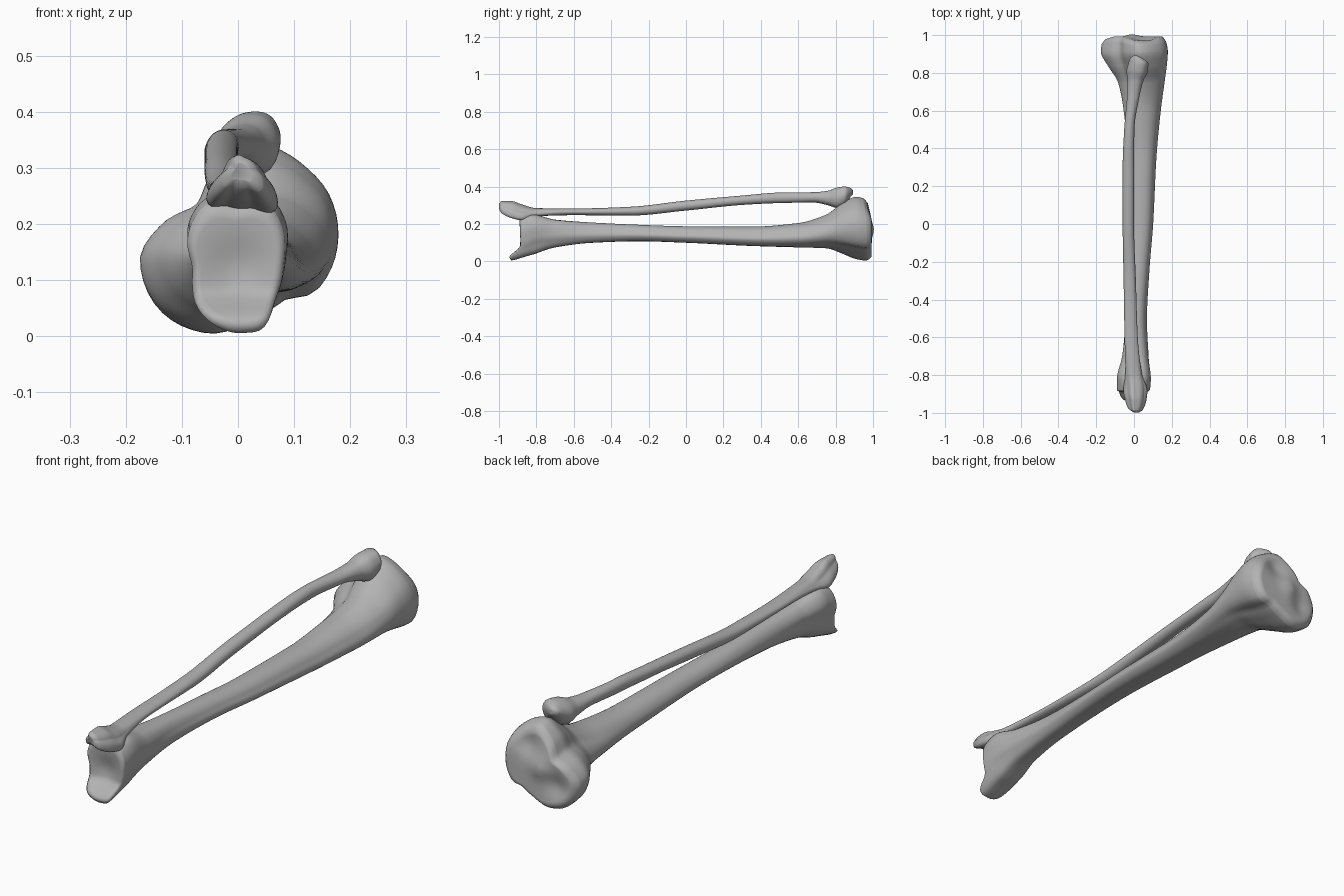
import bpy, bmesh, math

old = bpy.data.objects.get("Cube")
if old:
    bpy.data.objects.remove(old, do_unlink=True)

bone_grey = bpy.data.materials.new("bone grey")
bone_grey.use_nodes = True
colour = (0.45, 0.45, 0.45, 1)
bone_grey.diffuse_color = colour
bone_grey.node_tree.nodes["Principled BSDF"].inputs["Base Color"].default_value = colour

SEGMENTS = 56


def smoothstep(low, high, value):
    t = min(max((value - low) / (high - low), 0), 1)
    return t * t * (3 - 2 * t)


def bump(x, z, centre_x, centre_z, radius):
    return math.exp(-((x - centre_x) ** 2 + (z - centre_z) ** 2) / radius ** 2)


def curve_value(keys, values, position):
    """Smooth cubic through the keyed values, without overshoot."""
    count = len(keys)
    steps = [(values[i + 1] - values[i]) / (keys[i + 1] - keys[i]) for i in range(count - 1)]

    def slope(i):
        if i == 0 or i == count - 1:
            return steps[min(i, count - 2)]
        a, b = steps[i - 1], steps[i]
        return 2 * a * b / (a + b) if a * b > 0 else 0

    i = 0
    while i < count - 2 and position > keys[i + 1]:
        i += 1
    width = keys[i + 1] - keys[i]
    t = (position - keys[i]) / width
    ease = t * t * (3 - 2 * t)
    return (values[i] * (1 - ease) + values[i + 1] * ease
            + width * t * (1 - t) * (slope(i) * (1 - t) - slope(i + 1) * t))


def outline(points):
    """Turn a rough closed outline into evenly spaced smooth points in a unit box."""
    polar = sorted((math.atan2(z, x), math.hypot(x, z)) for x, z in points)
    turn = math.tau
    polar = ([(a - turn, r) for a, r in polar[-3:]] + polar
             + [(a + turn, r) for a, r in polar[:3]])
    angles, radii = zip(*polar)
    ring = []
    for k in range(SEGMENTS):
        angle = -math.pi + turn * k / SEGMENTS
        radius = curve_value(angles, radii, angle)
        ring.append((radius * math.cos(angle), radius * math.sin(angle)))
    return ring


def loft_bone(name, stations, shapes, end_shape, spacing=0.0125):
    """Stations hold y, left, right, bottom, top and the outline blend."""
    columns = list(zip(*stations))
    keys = columns[0]
    rows = set(keys)
    total = round((keys[-1] - keys[0]) / spacing)
    rows |= {keys[0] + (keys[-1] - keys[0]) * k / total for k in range(total)}
    rows = sorted(rows)
    cap = [k / 10 for k in range(1, 10)]
    sections = [(rows[0], s) for s in cap] + [(y, 1) for y in rows]
    sections += [(rows[-1], s) for s in reversed(cap)]

    bm = bmesh.new()
    rings = []
    for y, scale in sections:
        left, right, low, high, blend = (curve_value(keys, c, y) for c in columns[1:])
        first = min(int(blend), len(shapes) - 2)
        mix = blend - first
        ring = []
        for (ax, az), (bx, bz) in zip(shapes[first], shapes[first + 1]):
            u, v = ax + (bx - ax) * mix, az + (bz - az) * mix
            x = (left + right) / 2 + scale * u * (right - left) / 2
            z = (low + high) / 2 + scale * v * (high - low) / 2
            ring.append(bm.verts.new((x, y + end_shape(x, y, z), z)))
        rings.append(ring)
    for a, b in zip(rings, rings[1:]):
        for k in range(SEGMENTS):
            n = (k + 1) % SEGMENTS
            bm.faces.new((a[k], a[n], b[n], b[k]))
    bm.faces.new(rings[0])
    bm.faces.new(rings[-1])
    bmesh.ops.recalc_face_normals(bm, faces=bm.faces)
    mesh = bpy.data.meshes.new(name)
    bm.to_mesh(mesh)
    bm.free()
    mesh.materials.append(bone_grey)
    mesh.shade_smooth()
    bone = bpy.data.objects.new(name, mesh)
    bpy.context.collection.objects.link(bone)
    return bone


# Shin bone: ankle block, three-sided shaft, kidney-shaped knee plateau
ankle = outline([(-.9, .75), (-.7, .97), (0, 1), (.7, .97), (.95, .6), (.95, 0), (.8, -.45),
                 (.5, -.95), (.2, -1), (-.4, -.9), (-.8, -.6), (-.9, 0), (-1, .5)])
shaft = outline([(1, -.4), (.85, .3), (.3, .95), (-.4, .95), (-.9, .4), (-1, -.2),
                 (-.6, -.85), (.1, -1), (.7, -.85)])
plateau = outline([(1, -.22), (.94, .43), (.68, .75), (.2, 1), (-.2, .75), (-.42, .34),
                   (-.8, .1), (-1, -.28), (-.8, -.76), (-.3, -1), (.23, -.82),
                   (.5, -.65), (.83, -.55)])


def shin_ends(x, y, z):
    # Ankle: hooked lower lip and hollow joint face
    near_ankle = smoothstep(-.8, -.88, y)
    shift = near_ankle * (-.055 * smoothstep(.085, .02, z) + .018 * bump(x, z, 0, .12, .06))
    # Knee: two dished joint faces with a ridge between, sloping back at the rim
    near_knee = smoothstep(.88, .975, y)
    dishes = bump(x, z, -.085, .11, .05) + bump(x, z, .05, .25, .05)
    ridge = bump(x, z, -.01, .17, .04)
    slope = .02 * smoothstep(.2, .34, z) + .015 * smoothstep(-.1, -.17, x)
    return shift + near_knee * (.018 + .012 * ridge - .018 * dishes - slope)


loft_bone("shin_bone", [
    (-.89, -.08, .075, .02, .215, 0),
    (-.88, -.09, .085, .006, .232, 0),
    (-.82, -.09, .09, .035, .245, 0),
    (-.7, -.065, .08, .075, .222, .4),
    (-.5, -.045, .068, .1, .207, .9),
    (-.25, -.035, .08, .108, .195, 1),
    (0, -.025, .1, .1, .187, 1),
    (.35, -.03, .117, .083, .185, 1),
    (.6, -.055, .14, .075, .205, 1.2),
    (.75, -.085, .16, .07, .25, 1.6),
    (.84, -.14, .17, .04, .315, 1.9),
    (.91, -.175, .174, .012, .346, 2),
    (.95, -.172, .165, .005, .338, 2),
    (.975, -.15, .145, .025, .31, 2),
], [ankle, shaft, plateau], shin_ends)

# Calf bone: wedge-shaped ankle tip, slim shaft, knobbly head
tip = outline([(-1, -.75), (-.7, .4), (-.3, 1), (.1, .85), (.7, .2), (1, -.4),
               (.9, -1), (.2, -.85), (-.5, -.75)])
slim = outline([(1, 0), (.6, .8), (0, 1), (-.75, .7), (-1, 0), (-.6, -.8), (0, -1), (.75, -.7)])
head = outline([(1, -.2), (.95, .4), (.6, .9), (0, 1), (-.6, .75), (-1, 0),
                (-.75, -.65), (0, -1), (.7, -.8)])


def calf_ends(x, y, z):
    return .012 * smoothstep(-.86, -.95, y) * bump(x, z, -.01, .275, .025)


loft_bone("calf_bone", [
    (-1, -.01, .025, .275, .31, 0),
    (-.985, -.025, .045, .258, .323, 0),
    (-.93, -.042, .065, .232, .322, 0),
    (-.88, -.05, .07, .222, .305, 0),
    (-.8, -.045, .045, .24, .285, .5),
    (-.6, -.05, .02, .247, .283, 1),
    (-.3, -.055, .01, .245, .292, 1),
    (0, -.06, 0, .272, .325, 1),
    (.3, -.06, 0, .302, .352, 1),
    (.5, -.052, .002, .312, .368, 1),
    (.68, -.037, .03, .315, .37, 1),
    (.76, -.035, .05, .3, .378, 1.5),
    (.81, -.04, .072, .285, .395, 2),
    (.85, -.03, .075, .305, .4, 2),
    (.88, -.02, .04, .345, .392, 2),
    (.893, 0, .015, .36, .38, 2),
], [tip, slim, head], calf_ends)
